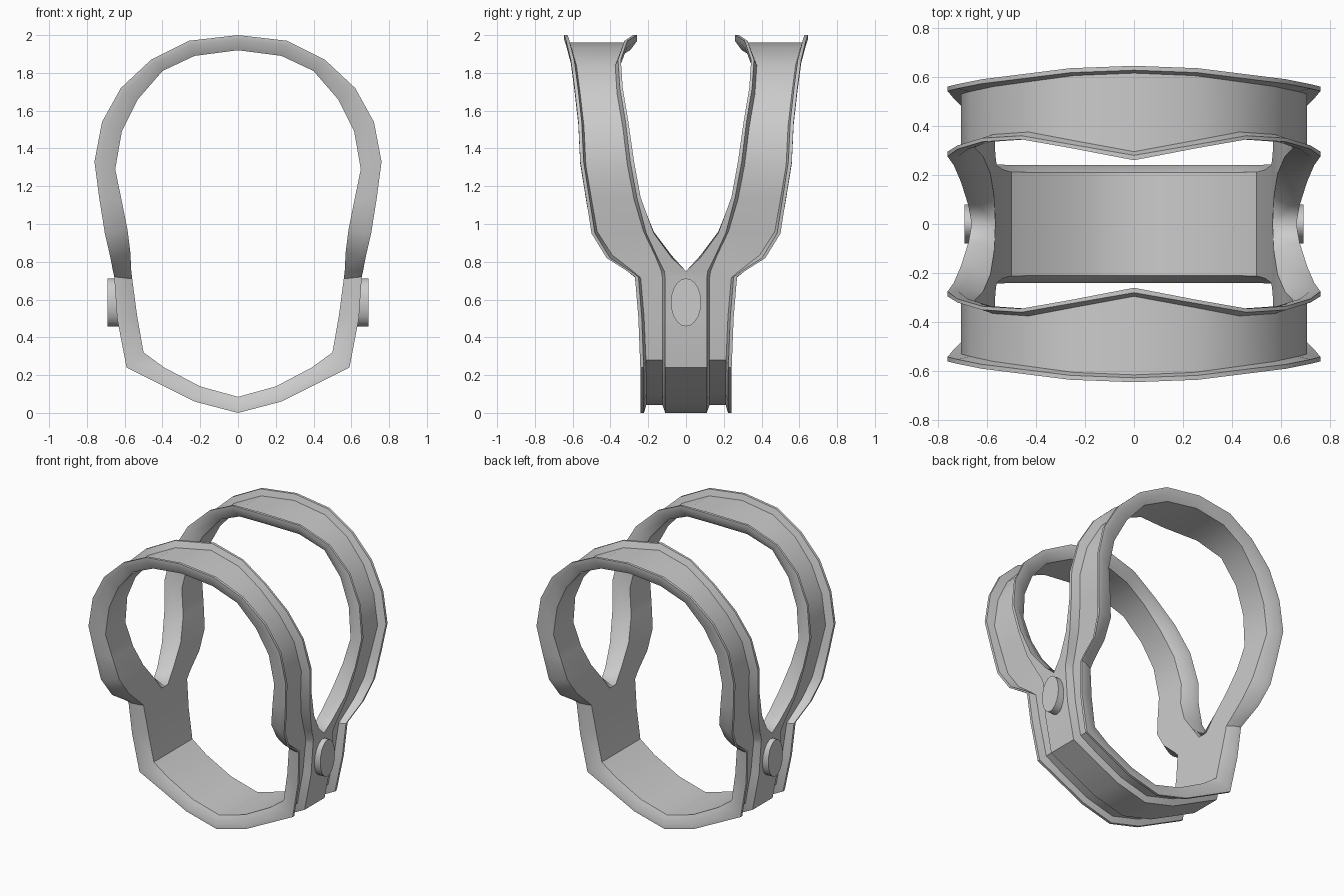
import bpy, bmesh, math
from mathutils import Vector

if "Cube" in bpy.data.objects:
    bpy.data.objects.remove(bpy.data.objects["Cube"])

# Quarter-loop stations, crown to chin:
# outer x, outer z, inner x, inner z, near edge y, raised rim end y, far edge y
STATIONS = [
    (0.00, 2.00, 0.00, 1.92, 0.26, 0.28, 0.645),
    (0.26, 1.97, 0.23, 1.89, 0.31, 0.325, 0.635),
    (0.46, 1.87, 0.40, 1.81, 0.345, 0.36, 0.61),
    (0.62, 1.72, 0.53, 1.66, 0.335, 0.35, 0.59),
    (0.72, 1.54, 0.615, 1.49, 0.305, 0.32, 0.57),
    (0.76, 1.33, 0.65, 1.29, 0.275, 0.295, 0.56),
    (0.735, 1.14, 0.615, 1.12, 0.24, 0.26, 0.53),
    (0.705, 0.95, 0.585, 0.97, 0.17, 0.21, 0.50),
    (0.675, 0.82, 0.57, 0.85, 0.075, 0.15, 0.42),
    (0.662, 0.75, 0.565, 0.75, 0.00, 0.115, 0.31),
    (0.655, 0.72, 0.56, 0.71, 0.00, 0.11, 0.27),
    (0.64, 0.50, 0.535, 0.52, 0.00, 0.11, 0.252),
    (0.59, 0.24, 0.50, 0.32, 0.00, 0.11, 0.242),
    (0.42, 0.155, 0.39, 0.24, 0.00, 0.11, 0.24),
    (0.23, 0.06, 0.20, 0.14, 0.00, 0.11, 0.24),
    (0.00, 0.00, 0.00, 0.085, 0.00, 0.11, 0.24),
]


def section(xo, zo, xi, zi, near, rim, far):
    """Thin sheet with a raised, rolled lip along both edges."""
    roll = 0.6 if near > 0 else 0.0
    profile = [(near, 1), (rim, 1), (rim + 0.015, 0.5), (far - 0.03, 0.5),
               (far - 0.018, 1), (far, 1), (far, 0.7), (far - 0.03, 0),
               (near + 0.035, 0), (near, roll)]
    return [Vector((xi + (xo - xi) * t, y, zi + (zo - zi) * t)) for y, t in profile]


def add_mirror(obj, x, y):
    m = obj.modifiers.new("Mirror", 'MIRROR')
    m.use_axis = (x, y, False)
    m.merge_threshold = 0.0005


def make_object(name, bm):
    bmesh.ops.recalc_face_normals(bm, faces=bm.faces)
    mesh = bpy.data.meshes.new(name)
    bm.to_mesh(mesh)
    bm.free()
    obj = bpy.data.objects.new(name, mesh)
    bpy.context.collection.objects.link(obj)
    bpy.ops.object.select_all(action='DESELECT')
    obj.select_set(True)
    bpy.context.view_layer.objects.active = obj
    bpy.ops.object.shade_smooth_by_angle(angle=math.radians(38))
    return obj


# Forked strap: one quarter skinned, mirrored across x and y
bm = bmesh.new()
rings = [[bm.verts.new(p) for p in section(*s)] for s in STATIONS]
for i in range(len(rings) - 1):
    a, b = rings[i], rings[i + 1]
    n = len(a)
    for k in range(n):
        # No wall on the y = 0 seam below the fork
        if k == n - 1 and STATIONS[i][4] == 0 and STATIONS[i + 1][4] == 0:
            continue
        j = (k + 1) % n
        bm.faces.new((a[k], a[j], b[j], b[k]))
# Recalculated outward after the open loop is skinned
bm.normal_update()
strap = make_object("forked_strap", bm)
# Make sure the far-side sheet faces outward
mesh = strap.data
widest = max(mesh.polygons, key=lambda p: p.center.y)
if widest.normal.y < 0:
    mesh.flip_normals()
add_mirror(strap, True, True)

# Round side buttons
bm = bmesh.new()
bmesh.ops.create_cone(bm, cap_ends=True, segments=20, radius1=1, radius2=1, depth=1)
for v in bm.verts:
    x, y, z = v.co
    v.co = (0.65 + z * 0.08, y * 0.08, 0.585 + x * 0.127)
button = make_object("side_button", bm)
add_mirror(button, True, False)
